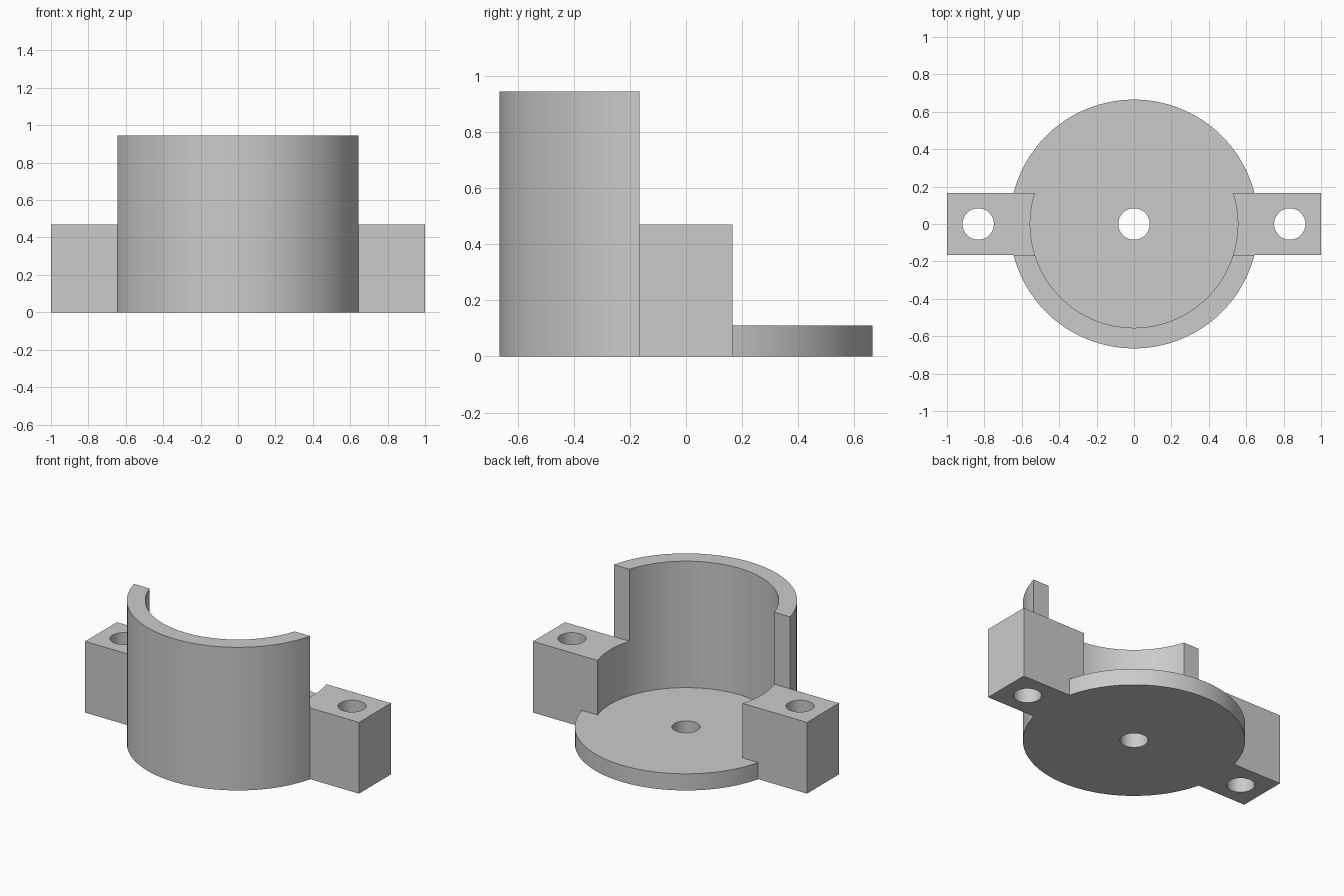
import bpy
import math

cube = bpy.data.objects.get("Cube")
if cube:
    bpy.data.objects.remove(cube, do_unlink=True)

OUTER, BORE, HOLE = 0.665, 0.555, 0.084
FLOOR, EAR_TOP, TOP = 0.11, 0.47, 0.945
EAR_HALF, HOLE_X = 0.166, 0.833

grey = bpy.data.materials.new("plain grey")
grey.use_nodes = True
colour = (0.6, 0.6, 0.6, 1)
grey.diffuse_color = colour
grey.node_tree.nodes["Principled BSDF"].inputs["Base Color"].default_value = colour


def cylinder(name, radius, z0, z1, x=0, sides=128):
    bpy.ops.mesh.primitive_cylinder_add(vertices=sides, radius=radius, depth=z1 - z0,
                                        location=(x, 0, (z0 + z1) / 2))
    obj = bpy.context.object
    obj.name = name
    obj.data.materials.append(grey)
    return obj


def box(name, low, high):
    bpy.ops.mesh.primitive_cube_add(size=1, location=[(a + b) / 2 for a, b in zip(low, high)])
    obj = bpy.context.object
    obj.name = name
    obj.scale = [b - a for a, b in zip(low, high)]
    bpy.ops.object.transform_apply(location=False, rotation=False, scale=True)
    obj.data.materials.append(grey)
    return obj


def combine(body, tool, operation):
    mod = body.modifiers.new(tool.name, 'BOOLEAN')
    mod.operation = operation
    mod.solver = 'EXACT'
    mod.object = tool
    bpy.context.view_layer.objects.active = body
    bpy.ops.object.modifier_apply(modifier=mod.name)
    bpy.data.objects.remove(tool, do_unlink=True)


# Round housing, with its rear cut down to the floor disc
holder = cylinder("half_cup_holder", OUTER, 0, TOP)
combine(holder, box("rear_cut", (-1, -EAR_HALF, FLOOR), (1, 1, 2)), 'DIFFERENCE')

# Bar that forms both mounting ears
combine(holder, box("ear_bar", (-1, -EAR_HALF, 0), (1, EAR_HALF, EAR_TOP)), 'UNION')

# Bore through wall and ears down to the floor
combine(holder, cylinder("bore", BORE, FLOOR, 2), 'DIFFERENCE')

# Centre hole and ear bolt holes
for x in (-HOLE_X, 0, HOLE_X):
    combine(holder, cylinder("hole", HOLE, -1, 2, x, 48), 'DIFFERENCE')

bpy.ops.object.select_all(action='DESELECT')
holder.select_set(True)
bpy.context.view_layer.objects.active = holder
bpy.ops.object.shade_smooth_by_angle(angle=math.radians(30))
